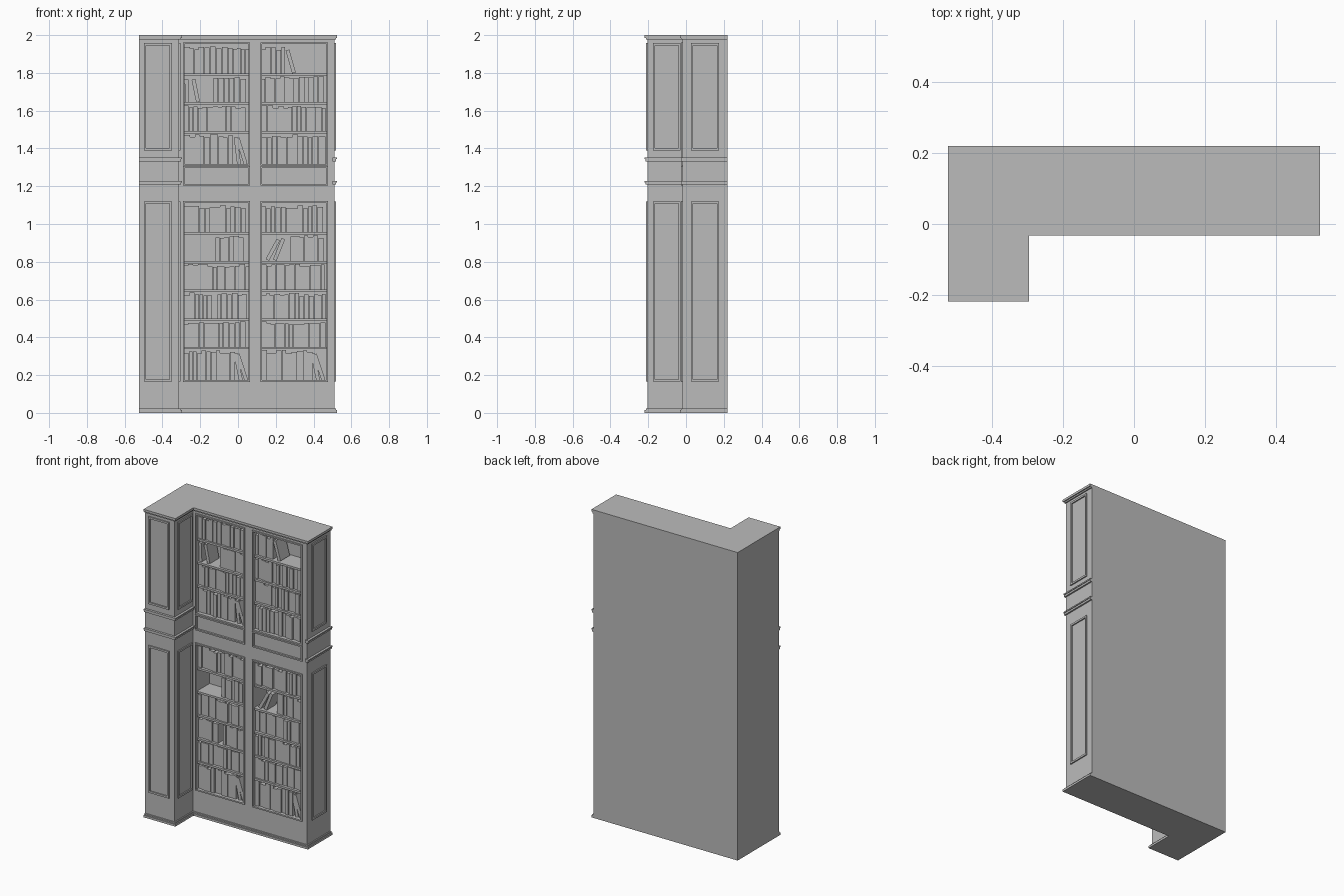
import bpy, bmesh, math, random
from mathutils import Matrix, Vector

random.seed(7)
if "Cube" in bpy.data.objects:
    bpy.data.objects.remove(bpy.data.objects["Cube"], do_unlink=True)

grey = bpy.data.materials.new("plain grey")
grey.use_nodes = True
grey.diffuse_color = (0.5, 0.5, 0.5, 1)
grey.node_tree.nodes["Principled BSDF"].inputs["Base Color"].default_value = (0.5, 0.5, 0.5, 1)

LEFT, RIGHT, WING, BACK = -0.525, 0.51, -0.312, 0.22
FRONT, WING_FRONT = -0.018, -0.204
SHELF_BACK = 0.115
BAYS = [(-0.285, 0.058), (0.124, 0.471)]
LOWER, UPPER, PLINTH = (0.17, 1.115), (1.315, 1.955), (1.21, 1.3)


def finish(bm, name):
    bmesh.ops.recalc_face_normals(bm, faces=bm.faces)
    mesh = bpy.data.meshes.new(name)
    bm.to_mesh(mesh)
    bm.free()
    mesh.materials.append(grey)
    obj = bpy.data.objects.new(name, mesh)
    bpy.context.collection.objects.link(obj)
    return obj


def box(bm, x, y, z, tilt=0):
    """Box between (low, high) pairs; tilt swings it about its lower corner."""
    lo, hi = Vector((x[0], y[0], z[0])), Vector((x[1], y[1], z[1]))
    m = Matrix.Translation((lo + hi) / 2) @ Matrix.Diagonal((*(hi - lo), 1))
    if tilt:
        foot = Vector((x[1] if tilt < 0 else x[0], 0, z[0]))
        if tilt > 0:
            foot.x = x[1]
        m = Matrix.Translation(foot) @ Matrix.Rotation(tilt, 4, "Y") @ Matrix.Translation(-foot) @ m
        # rest the lowest corner on the shelf
        low = min((m @ Vector((sx, 0, -0.5))).z for sx in (-0.5, 0.5))
        m = Matrix.Translation((0, 0, z[0] - low)) @ m
    bmesh.ops.create_cube(bm, size=1, matrix=m)


def corner_slab(bm, z, out):
    """L-shaped slab that overhangs the fronts and the open end by `out`."""
    outline = [(LEFT, BACK), (LEFT, WING_FRONT - out), (WING + out, WING_FRONT - out),
               (WING + out, FRONT - out), (RIGHT + out, FRONT - out), (RIGHT + out, BACK)]
    face = bm.faces.new([bm.verts.new((x, y, z[0])) for x, y in outline])
    top = bmesh.ops.extrude_face_region(bm, geom=[face])["geom"]
    bmesh.ops.translate(bm, verts=[v for v in top if isinstance(v, bmesh.types.BMVert)],
                        vec=(0, 0, z[1] - z[0]))


def frame(bm, axis, at, u, z, w=0.012, out=0.008):
    """Raised moulding: on a front (axis y) or on a side facing right (axis x)."""
    strips = [((u[0], u[0] + w), z), ((u[1] - w, u[1]), z),
              ((u[0] + w, u[1] - w), (z[0], z[0] + w)), ((u[0] + w, u[1] - w), (z[1] - w, z[1]))]
    for us, zs in strips:
        if axis == "y":
            box(bm, us, (at - out, at + 0.004), zs)
        else:
            box(bm, (at - 0.004, at + out), us, zs)


# Carcass with the shelf openings cut out
bm = bmesh.new()
corner_slab(bm, (0.0, 1.995), 0)
carcass = finish(bm, "carcass")
bm = bmesh.new()
for bay in BAYS:
    for span, depth in ((LOWER, SHELF_BACK), (UPPER, SHELF_BACK), (PLINTH, FRONT + 0.008)):
        box(bm, bay, (-0.1, depth), span)
cutter = finish(bm, "opening_cutter")
cutter.hide_render = True
mod = carcass.modifiers.new("openings", "BOOLEAN")
mod.object, mod.operation, mod.solver = cutter, "DIFFERENCE", "EXACT"
bpy.context.view_layer.update()
cut = bpy.data.meshes.new_from_object(carcass.evaluated_get(bpy.context.evaluated_depsgraph_get()))
carcass.modifiers.clear()
carcass.data = cut
bpy.data.objects.remove(cutter, do_unlink=True)

# Cornice and base, each stepped
bm = bmesh.new()
corner_slab(bm, (1.985, 2.0), 0.015)
corner_slab(bm, (1.976, 1.985), 0.008)
finish(bm, "cornice")
bm = bmesh.new()
corner_slab(bm, (0.0, 0.014), 0.015)
corner_slab(bm, (0.014, 0.022), 0.008)
finish(bm, "base_moulding")

# Waist bands round the wing and across the open end
bm = bmesh.new()
for low in (1.208, 1.332):
    for z, out in (((low, low + 0.012), 0.01), ((low + 0.012, low + 0.02), 0.015)):
        box(bm, (LEFT, WING + out), (WING_FRONT - out, FRONT), z)
        box(bm, (RIGHT - 0.01, RIGHT + out), (FRONT - 0.008, BACK), z)
finish(bm, "waist_bands")

# Panel mouldings on the wing and the open end
bm = bmesh.new()
for z in ((0.165, 1.12), (1.39, 1.957)):
    frame(bm, "y", WING_FRONT, (-0.498, -0.35), z)
    frame(bm, "x", WING, (-0.176, -0.028), z)
    frame(bm, "x", RIGHT, (0.026, 0.175), z)
finish(bm, "panel_mouldings")

# Mouldings round the openings
bm = bmesh.new()
for x0, x1 in BAYS:
    for z0, z1 in (LOWER, UPPER, PLINTH):
        frame(bm, "y", FRONT, (x0 - 0.006, x1 + 0.006), (z0 - 0.006, z1 + 0.006), w=0.009)
finish(bm, "opening_mouldings")

# Shelves
LOWER_ROWS = [0.17, 0.35, 0.5, 0.652, 0.805, 0.958]
UPPER_ROWS = [1.315, 1.493, 1.645, 1.797]
bm = bmesh.new()
for bay in BAYS:
    for z in LOWER_ROWS[1:] + UPPER_ROWS[1:]:
        box(bm, bay, (FRONT + 0.004, SHELF_BACK), (z - 0.013, z))
finish(bm, "shelves")

# Rows of books: (bay, row) -> start, end, gap, leaning books as (foot position, tilt)
SPECIAL = {
    (0, 0): (0, 0.27, None, [(0.31, -0.2), (0.338, -0.32)]),
    (1, 0): (0, 0.27, None, [(0.31, -0.2), (0.338, -0.32)]),
    (0, 2): (0, 0.33, (0.13, 0.16), []),
    (0, 4): (0.165, 0.33, None, []),
    (1, 4): (0.155, 0.345, None, [(0.04, 0.5), (0.08, 0.38)]),
    (0, 6): (0, 0.27, None, [(0.3, -0.12), (0.335, -0.3)]),
    (0, 8): (0.155, 0.33, None, [(0.025, -0.02), (0.083, -0.2)]),
    (1, 9): (0, 0.125, None, [(0.182, -0.28)]),
}
for b, side in enumerate(("left", "right")):
    bm = bmesh.new()
    rows = LOWER_ROWS + UPPER_ROWS
    tops = LOWER_ROWS[1:] + [LOWER[1]] + UPPER_ROWS[1:] + [UPPER[1]]
    for r, (z, top) in enumerate(zip(rows, tops)):
        x0 = BAYS[b][0]
        clear = top - z - 0.013
        start, end, gap, leans = SPECIAL.get((b, r), (0, 0.34, None, []))
        x = start
        while x < end - 0.015:
            w = random.uniform(0.019, 0.031)
            if not (gap and gap[0] < x < gap[1]):
                h = clear * random.uniform(0.86, 0.98)
                y = FRONT + random.uniform(0.012, 0.024)
                box(bm, (x0 + x, x0 + min(x + w, end)), (y, y + 0.095), (z, z + h))
            x += w + 0.0015
        for foot, tilt in leans:
            box(bm, (x0 + foot - 0.02, x0 + foot), (0.0, 0.095), (z, z + clear * 0.87), tilt)
    finish(bm, side + "_bay_books")
